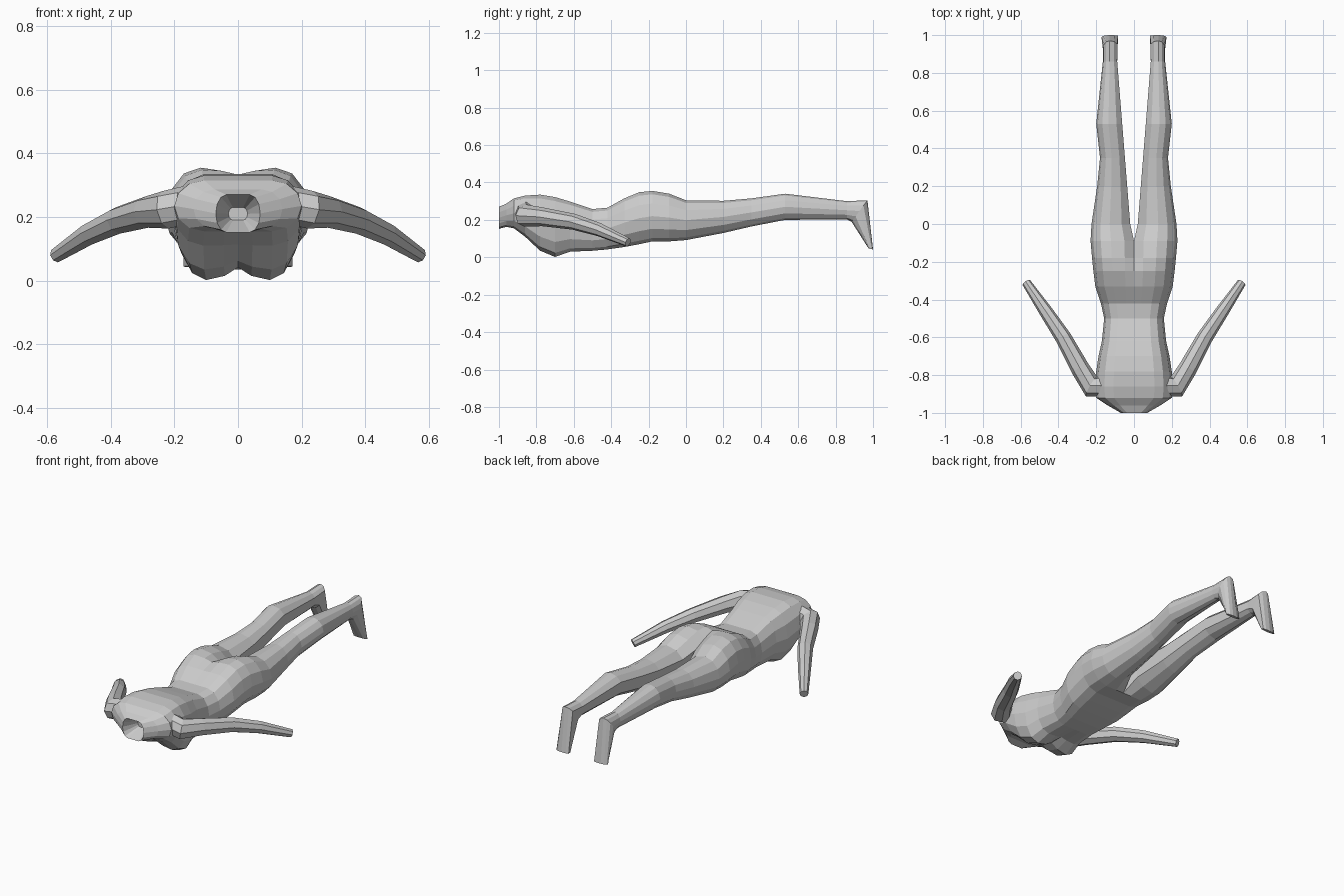
import bpy, bmesh
from math import sin, cos, pi, exp
from mathutils import Vector

if "Cube" in bpy.data.objects:
    bpy.data.objects.remove(bpy.data.objects["Cube"])


def loft(name, rings, cap_start=True):
    """Skin equal-length point rings and mirror the result across x."""
    bm = bmesh.new()
    vr = [[bm.verts.new(p) for p in r] for r in rings]
    n = len(vr[0])
    for a, b in zip(vr, vr[1:]):
        for i in range(n):
            j = (i + 1) % n
            quad = (a[i], a[j], b[j], b[i])
            if any(v.co.x > 1e-5 for v in quad):  # leave the mirror plane open
                bm.faces.new(quad)
    if cap_start:
        bm.faces.new(vr[0])
    bm.faces.new(vr[-1])
    bmesh.ops.recalc_face_normals(bm, faces=bm.faces)
    me = bpy.data.meshes.new(name)
    bm.to_mesh(me)
    bm.free()
    ob = bpy.data.objects.new(name, me)
    bpy.context.collection.objects.link(ob)
    ob.modifiers.new("mirror", 'MIRROR').merge_threshold = 0.0005


def half_section(top, bottom, xi, xo, dt, db):
    """Half section between two (y, z) points; dt, db dip the inner edge."""
    prof = [(0, dt), (.22, dt / 4)]
    for k in range(7):                      # rounded outer side
        a = pi * k / 6
        prof.append((.53 + .47 * sin(a), .5 - .5 * cos(a)))
    prof += [(.22, 1 - db / 3), (0, 1 - db)]
    top, bottom = Vector(top), Vector(bottom)
    return [(xi + (xo - xi) * u, *top.lerp(bottom, f)) for u, f in prof]


def bump(y, centre, width):
    return exp(-((y - centre) / width) ** 2)


# Torso and legs, neck to ankle: y, back z, front z, outer x
stations = [
    (-1, .27, .152, .07),
    (-.96, .287, .163, .14),
    (-.92, .315, .155, .20),
    (-.86, .33, .11, .205),
    (-.78, .335, .035, .20),
    (-.70, .322, .002, .188),
    (-.62, .298, .03, .17),
    (-.50, .258, .035, .158),
    (-.42, .265, .042, .175),
    (-.33, .315, .055, .205),
    (-.25, .348, .07, .215),
    (-.18, .355, .085, .222),
    (-.09, .34, .085, .23),
    (0, .305, .092, .225),
    (.20, .302, .13, .195),
    (.35, .315, .165, .18),
    (.53, .34, .20, .20),
    (.86, .30, .203, .165),
]
rings = [half_section((-.91, .23), (-.91, .19), 0, .03, 0, 0)]  # dished neck
for y, zt, zb, xo in stations:
    if y < -.05:   # torso, dipped between chest halves and buttocks
        xi, dt, db = 0, .25 * bump(y, -.09, .13), .13 * bump(y, -.72, .1)
    else:          # leg
        xi, dt, db = .02 + .08 * y, .27, .27
    rings.append(half_section((y, zt), (y, zb), xi, xo, dt, db))
# Feet: heel, then toes pointing down
rings.append(half_section((.97, .305), (.885, .19), .088, .165, .2, .2))
rings.append(half_section((1, .042), (.976, .047), .085, .172, .1, .2))
loft("body_and_legs", rings)

# Arms: eight-sided tubes along a bent path: x, y, z, radius
path = [
    (.13, -.855, .245, .06),
    (.225, -.86, .223, .06),
    (.285, -.765, .216, .05),
    (.375, -.60, .19, .043),
    (.465, -.465, .148, .036),
    (.57, -.31, .08, .024),
]
pts = [Vector(p[:3]) for p in path]
rings = []
for i, p in enumerate(pts):
    t = (pts[min(i + 1, len(pts) - 1)] - pts[max(i - 1, 0)]).normalized()
    side = t.cross(Vector((0, 0, 1))).normalized()
    up = side.cross(t)
    r = path[i][3]
    rings.append([p + r * (side * cos(k * pi / 4) + up * sin(k * pi / 4)) for k in range(8)])
loft("arms", rings, cap_start=False)
